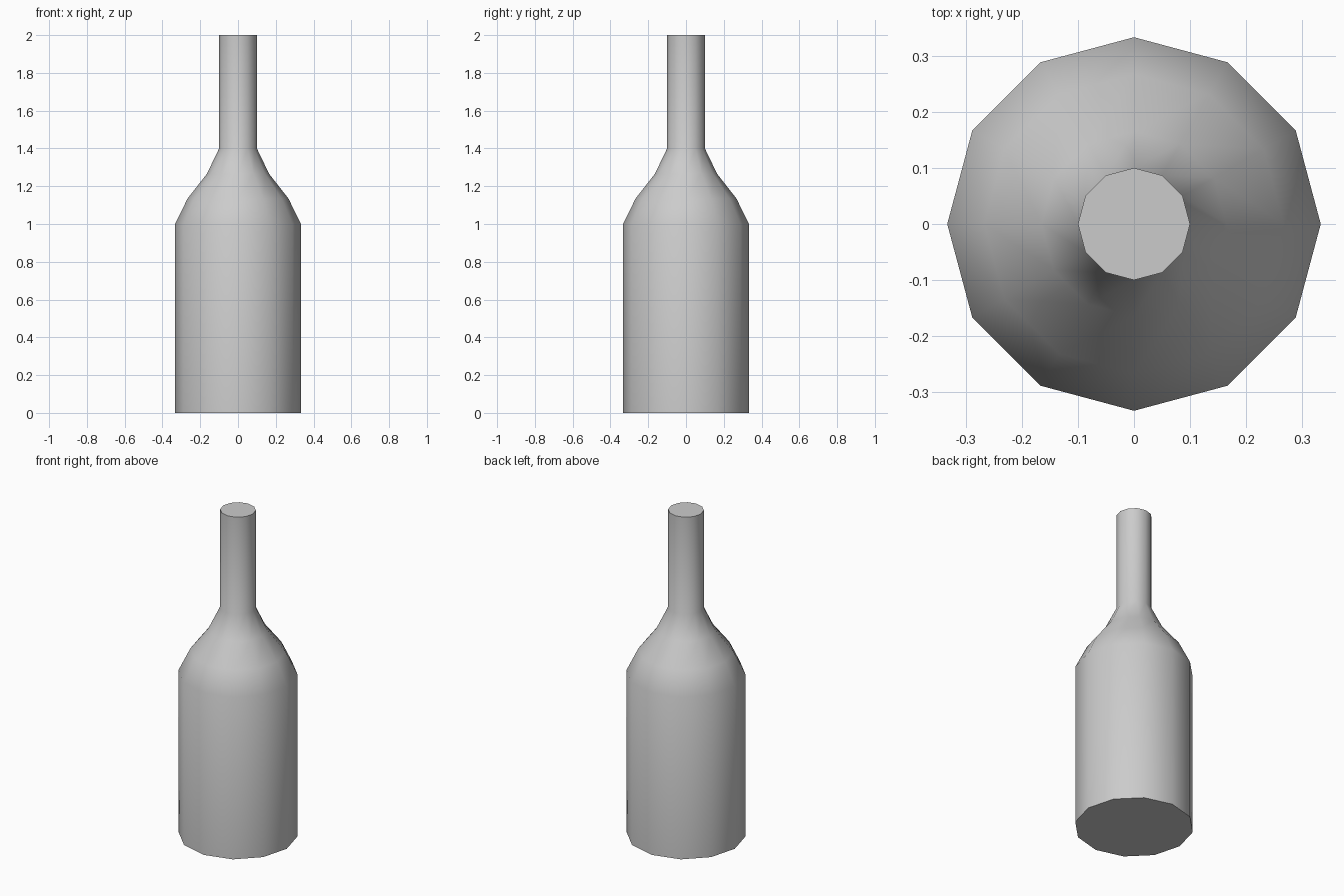
import bpy, bmesh, math

if "Cube" in bpy.data.objects:
    bpy.data.objects.remove(bpy.data.objects["Cube"])

SIDES = 12
# Bottle outline as (radius, height): body, curved shoulder, neck
PROFILE = [(0.333, 0.0), (0.333, 1.0), (0.267, 1.135),
           (0.165, 1.265), (0.1, 1.4), (0.1, 2.0)]

bm = bmesh.new()
rings = []
for r, z in PROFILE:
    rings.append([bm.verts.new((r * math.cos(math.tau * i / SIDES),
                                r * math.sin(math.tau * i / SIDES), z))
                  for i in range(SIDES)])

# Smooth side walls
for low, high in zip(rings, rings[1:]):
    for i in range(SIDES):
        j = (i + 1) % SIDES
        bm.faces.new((low[i], low[j], high[j], high[i])).smooth = True

# Flat base and top with sharp rims
for cap in (bm.faces.new(rings[0][::-1]), bm.faces.new(rings[-1])):
    for edge in cap.edges:
        edge.smooth = False

mesh = bpy.data.meshes.new("bottle")
bm.to_mesh(mesh)
bm.free()
bottle = bpy.data.objects.new("bottle", mesh)
bpy.context.collection.objects.link(bottle)
